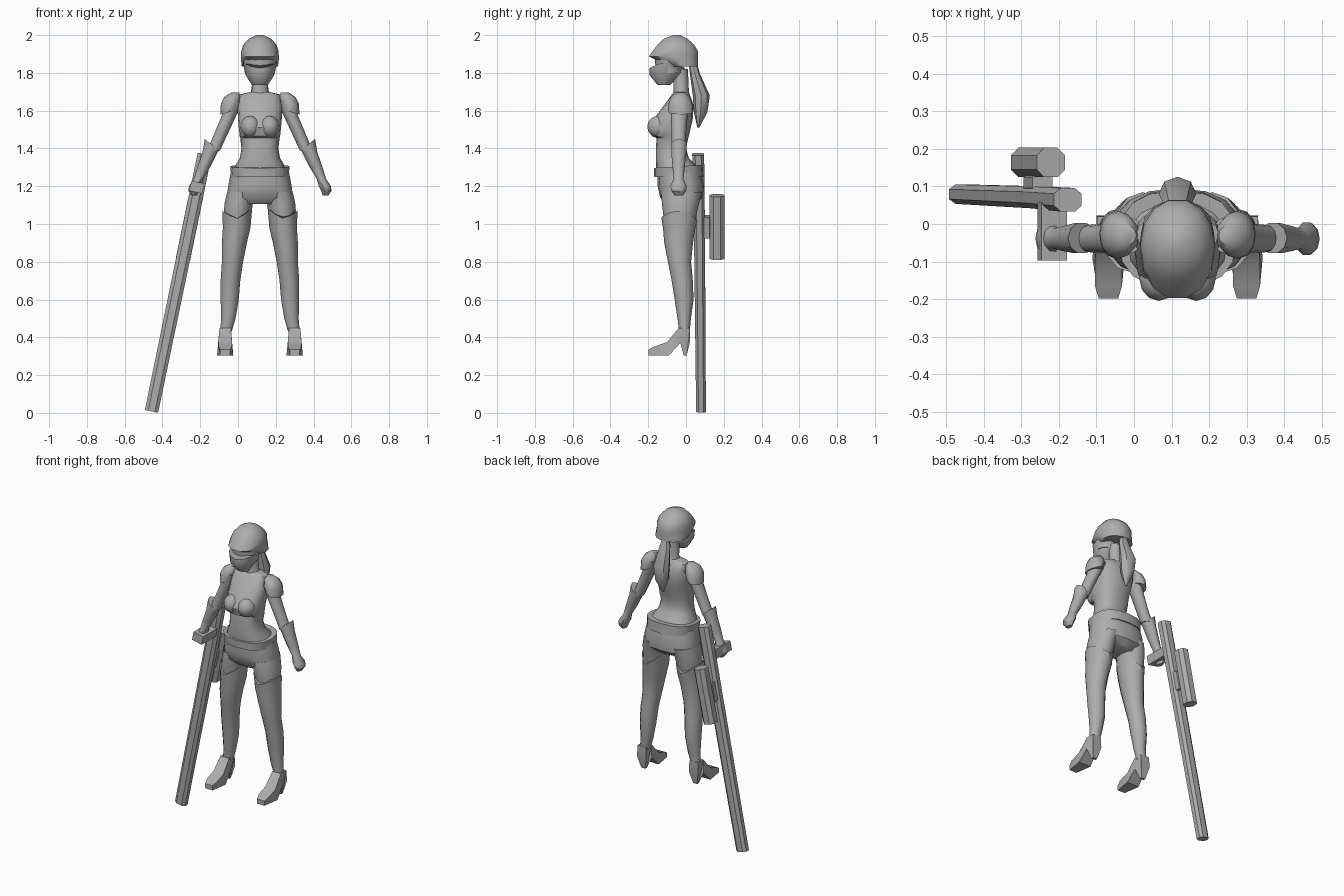
import bpy, bmesh, math
from mathutils import Matrix

CX = 0.116  # body centre line

grey = bpy.data.materials.new("plain_grey")
grey.diffuse_color = (0.42, 0.42, 0.42, 1)


def finish(name, bm, angle=40):
    bmesh.ops.recalc_face_normals(bm, faces=bm.faces)
    me = bpy.data.meshes.new(name)
    bm.to_mesh(me)
    bm.free()
    me.materials.append(grey)
    ob = bpy.data.objects.new(name, me)
    bpy.context.collection.objects.link(ob)
    bpy.context.view_layer.objects.active = ob
    ob.select_set(True)
    bpy.ops.object.shade_smooth_by_angle(angle=math.radians(angle))
    ob.select_set(False)
    return ob


def loft(name, rings, n=12, p=2.0, side=1, cx=CX, hem=None, matrix=None, turn=0.0, angle=40):
    """rings: (x offset, z, half width, front y, back y); hem shifts z of the first ring"""
    bm = bmesh.new()
    loops = []
    for i, (off, z, hw, yf, yb) in enumerate(rings):
        loop = []
        for k in range(n):
            a = 2 * math.pi * (k + turn) / n
            c, s = math.cos(a), math.sin(a)
            ux = math.copysign(abs(c) ** (2 / p), c)
            uy = math.copysign(abs(s) ** (2 / p), s)
            dz = hem(ux, uy) if hem and i == 0 else 0
            loop.append(bm.verts.new((cx + side * (off + hw * ux),
                                      (yf + yb) / 2 + (yb - yf) / 2 * uy, z + dz)))
        loops.append(loop)
    for a, b in zip(loops, loops[1:]):
        for k in range(n):
            bm.faces.new((a[k], a[(k + 1) % n], b[(k + 1) % n], b[k]))
    bm.faces.new(loops[0])
    bm.faces.new(loops[-1])
    if matrix:
        bm.transform(matrix)
    return finish(name, bm, angle)


# torso, neck, belt and hips
loft("torso", [(0, 1.28, .14, -.155, .07), (0, 1.31, .13, -.16, .055), (0, 1.35, .106, -.16, .015),
               (0, 1.40, .098, -.16, .0), (0, 1.455, .104, -.155, .012), (0, 1.465, .107, -.18, .015),
               (0, 1.51, .112, -.195, .025), (0, 1.56, .116, -.168, .037), (0, 1.63, .12, -.115, .04),
               (0, 1.685, .11, -.075, .02), (0, 1.70, .045, -.06, .015)], n=16, p=2.4)
for side, tag in ((1, "left"), (-1, "right")):
    bm = bmesh.new()
    bmesh.ops.create_uvsphere(bm, u_segments=12, v_segments=8, radius=1)
    bm.transform(Matrix.Translation((CX + side * .05, -.145, 1.515)) @ Matrix.Diagonal((.052, .06, .058, 1)))
    finish("bust_" + tag, bm)
loft("neck", [(0, 1.67, .06, -.07, .02), (0, 1.71, .042, -.065, .015), (0, 1.82, .04, -.07, .01)])
loft("belt", [(0, 1.305, .157, -.17, .088), (0, 1.25, .152, -.168, .092)], n=16, p=2.5,
     hem=lambda x, y: .008 * y)
loft("hips", [(0, 1.27, .155, -.15, .08), (0, 1.2, .168, -.15, .095), (0, 1.14, .176, -.137, .088),
              (0, 1.105, .12, -.10, .05)], n=16, p=2.4)

# helmet, mask and ponytail
loft("helmet", [(0, 1.835, .096, -.10, .066), (0, 1.868, .1, -.16, .067), (0, 1.887, .1, -.2, .067),
                (0, 1.915, .099, -.18, .066), (0, 1.95, .087, -.152, .045), (0, 1.98, .06, -.12, .01),
                (0, 2.0, .018, -.07, -.03)], n=14, p=2.1, angle=50)
loft("goggles", [(0, 1.80, .08, -.16, -.02), (0, 1.88, .088, -.165, -.02)])
loft("face_mask", [(0, 1.835, .09, -.192, -.005), (0, 1.79, .077, -.194, -.025),
                   (0, 1.735, .042, -.15, -.085)], hem=lambda x, y: .02 * x * x - .01 * (1 - x * x))
loft("ponytail", [(0, 1.85, .02, .015, .06), (0, 1.80, .034, .02, .072), (0, 1.68, .05, .036, .126),
                  (0, 1.59, .042, .042, .113), (0, 1.51, .006, .06, .07)], n=8)

# shoe side outline: y, z, half width
SHOE = [(.02, .45, .03), (-.038, .45, .03), (-.10, .375, .036), (-.165, .352, .036), (-.198, .335, .026),
        (-.198, .305, .026), (-.09, .305, .043), (-.03, .37, .036), (-.012, .305, .014),
        (.004, .305, .014), (.022, .38, .032)]

for side, tag in ((1, "left"), (-1, "right")):
    # legs
    loft("shorts_leg_" + tag, [(.093, 1.17, .08, -.13, .085), (.112, 1.11, .075, -.128, .07),
                               (.119, 1.05, .073, -.12, .055), (.122, .99, .068, -.113, .043)], side=side)
    loft("thigh_boot_" + tag,
         [(.12, 1.03, .079, -.13, .06), (.123, .98, .073, -.122, .05), (.135, .90, .066, -.115, .037),
          (.145, .80, .056, -.096, .027), (.156, .70, .052, -.076, .036), (.16, .60, .048, -.06, .04),
          (.167, .50, .038, -.045, .026), (.18, .43, .031, -.036, .02)],
         side=side, hem=lambda x, y: .04 * abs(x) ** 1.5 + .015 * max(0, -x) - .015 * max(0, y))
    # shoe
    bm = bmesh.new()
    x0 = CX + side * .184
    inner = [bm.verts.new((x0 - w, y, z)) for y, z, w in SHOE]
    outer = [bm.verts.new((x0 + w, y, z)) for y, z, w in SHOE]
    for k in range(len(SHOE)):
        j = (k + 1) % len(SHOE)
        bm.faces.new((inner[k], inner[j], outer[j], outer[k]))
    caps = [bm.faces.new(inner), bm.faces.new(outer)]
    bmesh.ops.triangulate(bm, faces=caps)
    finish("shoe_" + tag, bm)

    # arms
    loft("shoulder_pad_" + tag, [(.165, 1.592, .044, -.092, .036), (.157, 1.635, .05, -.092, .034),
                                 (.145, 1.672, .044, -.08, .02), (.132, 1.695, .022, -.055, -.005)],
         side=side, hem=lambda x, y: -.012 * x)
    loft("upper_arm_" + tag, [(.135, 1.65, .045, -.08, .02), (.165, 1.57, .038, -.08, .008),
                              (.205, 1.48, .036, -.076, 0), (.245, 1.39, .034, -.075, -.003)], side=side)
    loft("glove_" + tag, [(.254, 1.42, .038, -.08, .005), (.264, 1.38, .04, -.08, .004),
                          (.298, 1.30, .034, -.073, -.005), (.325, 1.24, .025, -.066, -.012),
                          (.344, 1.20, .032, -.085, .006), (.352, 1.175, .027, -.08, .002),
                          (.347, 1.15, .014, -.06, -.015)], side=side, n=10,
         hem=lambda x, y: .03 * x)

# long weapon held behind the body, tilted outward
TILT = Matrix.Translation((-.458, 0, .008)) @ Matrix.Rotation(.204, 4, 'Y')
weapon = dict(cx=0, n=8, turn=.5, matrix=TILT, angle=35)
loft("weapon_barrel", [(0, 0, .038, .052, .107), (0, 1.0, .04, .04, .102), (0, 1.39, .04, .031, .098)], p=2.6, **weapon)
loft("weapon_canister", [(0, .827, .041, .122, .206), (0, 1.167, .041, .122, .206)], p=2.4, **weapon)
loft("canister_mount", [(0, .94, .028, .09, .13), (0, 1.055, .028, .09, .13)], p=6, **weapon)
bm = bmesh.new()
bmesh.ops.create_cube(bm, size=1)
bm.transform(Matrix.Translation((-.218, -.02, 1.195)) @ Matrix.Rotation(.204, 4, 'Y')
             @ Matrix.Diagonal((.07, .155, .055, 1)))
finish("weapon_grip", bm)
